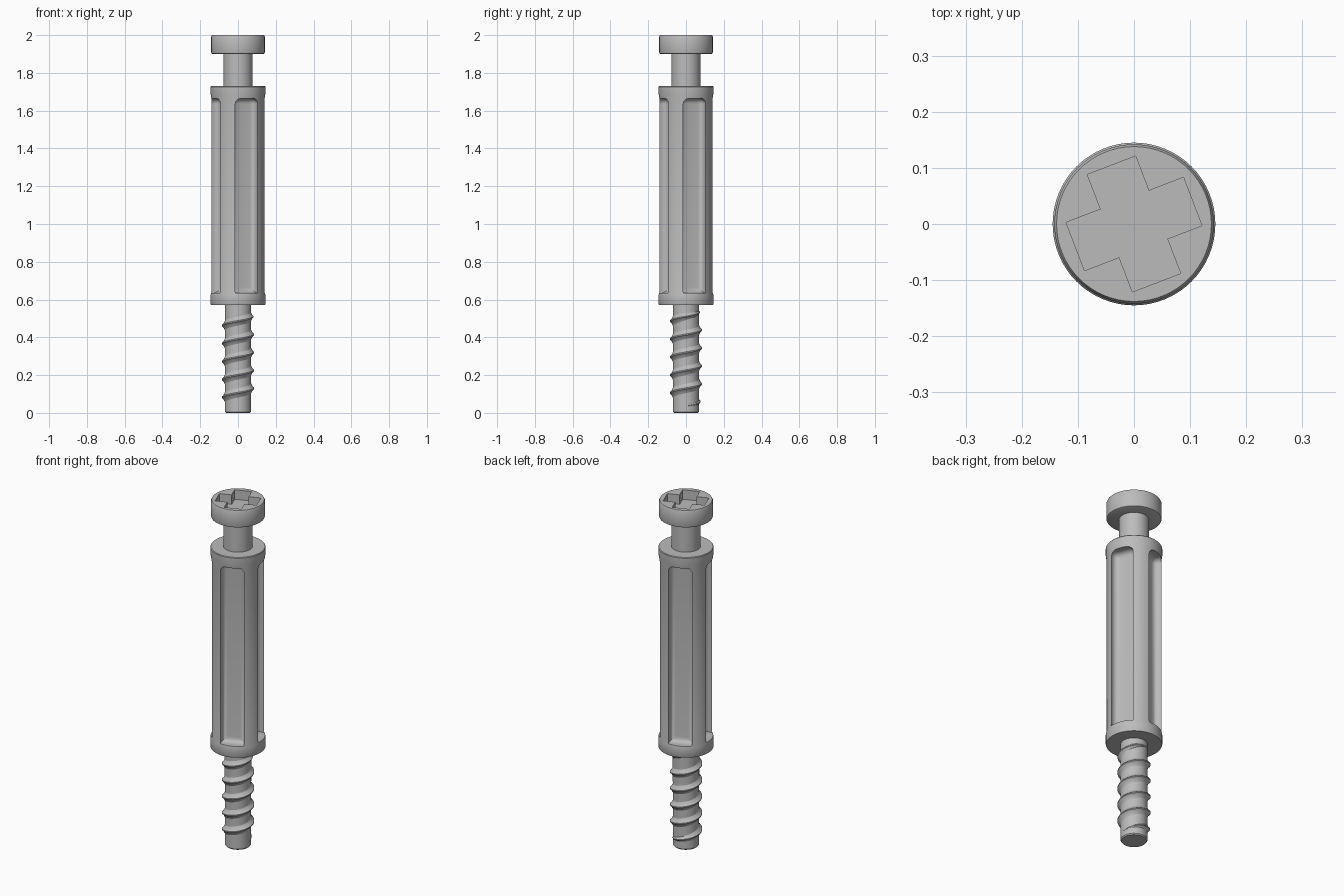
import bpy, bmesh, math
from mathutils import Matrix, Vector

if "Cube" in bpy.data.objects:
    bpy.data.objects.remove(bpy.data.objects["Cube"], do_unlink=True)

TURN = math.radians(21)      # rotation shared by the flutes and the cross recess

steel = bpy.data.materials.new("grey metal")
steel.use_nodes = True
steel.diffuse_color = (0.5, 0.5, 0.5, 1)
steel.node_tree.nodes["Principled BSDF"].inputs["Base Color"].default_value = (0.5, 0.5, 0.5, 1)


def make_object(name, bm):
    bmesh.ops.recalc_face_normals(bm, faces=bm.faces)
    mesh = bpy.data.meshes.new(name)
    bm.to_mesh(mesh)
    bm.free()
    mesh.materials.append(steel)
    obj = bpy.data.objects.new(name, mesh)
    bpy.context.collection.objects.link(obj)
    return obj


def select_only(obj):
    bpy.ops.object.select_all(action='DESELECT')
    obj.select_set(True)
    bpy.context.view_layer.objects.active = obj


def smooth(obj):
    select_only(obj)
    bpy.ops.object.shade_smooth_by_angle(angle=math.radians(32))


def lathe(name, profile, sides=64):
    """Closed turned solid from (radius, height) points."""
    bm = bmesh.new()
    rings = [[bm.verts.new((r * math.cos(a), r * math.sin(a), z))
              for a in (2 * math.pi * i / sides for i in range(sides))]
             for r, z in profile]
    for low, high in zip(rings, rings[1:]):
        for i in range(sides):
            j = (i + 1) % sides
            bm.faces.new((low[i], low[j], high[j], high[i]))
    bm.faces.new(rings[0][::-1])
    bm.faces.new(rings[-1])
    return make_object(name, bm)


def add_box(bm, low, high):
    low, high = Vector(low), Vector(high)
    mat = Matrix.Translation((low + high) / 2) @ Matrix.Diagonal((*(high - low), 1))
    return bmesh.ops.create_cube(bm, size=1, matrix=mat)["verts"]


def cut(target, cutter):
    select_only(target)
    mod = target.modifiers.new("cut", 'BOOLEAN')
    mod.operation = 'DIFFERENCE'
    mod.solver = 'EXACT'
    mod.object = cutter
    bpy.ops.object.modifier_apply(modifier=mod.name)
    bpy.data.objects.remove(cutter, do_unlink=True)


# Sleeve: turned body with slightly wider collars
sleeve = lathe("sleeve", [(0.143, 0.57), (0.145, 0.574), (0.145, 0.625), (0.14, 0.645),
                          (0.14, 1.66), (0.145, 1.69), (0.145, 1.726), (0.142, 1.73)])

# Four long flutes with rounded floors and upper corners
flutes = bmesh.new()
for k in range(4):
    part = bmesh.new()
    floor = 0.085
    add_box(part, (floor, -0.064, 0.635), (0.2, 0.064, 1.665))
    rounded = []
    for e in part.edges:
        mid = (e.verts[0].co + e.verts[1].co) / 2
        on_floor = all(abs(v.co.x - floor) < 1e-4 for v in e.verts)
        upper_corner = mid.z > 1.6 and abs(mid.y) > 0.06
        if on_floor or upper_corner:
            rounded.append(e)
    bmesh.ops.bevel(part, geom=rounded, offset=0.03, segments=6, profile=0.5,
                    affect='EDGES', clamp_overlap=True)
    part.transform(Matrix.Rotation(TURN + k * math.pi / 2, 4, 'Z'))
    temp = bpy.data.meshes.new("flute_part")
    part.to_mesh(temp)
    part.free()
    flutes.from_mesh(temp)
    bpy.data.meshes.remove(temp)
cut(sleeve, make_object("flute_cutter", flutes))
smooth(sleeve)

# Neck between the sleeve and the head
smooth(lathe("neck", [(0.077, 1.72), (0.077, 1.91)], 48))

# Head with a cross-shaped drive recess
head = lathe("head", [(0.134, 1.9), (0.14, 1.903), (0.142, 1.909),
                      (0.142, 1.992), (0.138, 2.0)])
cross = bmesh.new()
arm, reach, bottom = 0.046, 0.112, 1.945
outline = [(reach, -arm), (reach, arm), (arm, arm)]
loop = [Matrix.Rotation(TURN + k * math.pi / 2, 3, 'Z') @ Vector((x, y, 0))
        for k in range(4) for x, y in outline]
base = cross.faces.new([cross.verts.new((p.x, p.y, bottom)) for p in loop])
raised = bmesh.ops.extrude_face_region(cross, geom=[base])["geom"]
bmesh.ops.translate(cross, vec=(0, 0, 0.1),
                    verts=[g for g in raised if isinstance(g, bmesh.types.BMVert)])
cut(head, make_object("cross_cutter", cross))
smooth(head)

# Screw shank
smooth(lathe("screw_shank", [(0.064, 0), (0.069, 0.006), (0.07, 0.58)], 48))

# Right-handed thread, fading out at both ends
PITCH, TURNS, STEPS, START = 0.095, 5.4, 48, 0.035
section = [(-0.005, -0.034), (0.002, -0.022), (0.008, -0.01), (0.016, -0.003),
           (0.016, 0.003), (0.008, 0.01), (0.002, 0.022), (-0.005, 0.034)]
thread = bmesh.new()
total = int(TURNS * STEPS)
rows = []
for i in range(total + 1):
    a = 2 * math.pi * i / STEPS
    fade = min(1, i / (STEPS / 2), (total - i) / (STEPS / 2))
    fade = max(fade, 0.05)
    z = START + PITCH * i / STEPS
    row = []
    for out, dz in section:
        r = 0.069 + (out * fade if out > 0 else out)
        row.append(thread.verts.new((r * math.cos(a), r * math.sin(a), z + dz * fade)))
    rows.append(row)
count = len(section)
for one, two in zip(rows, rows[1:]):
    for i in range(count):
        j = (i + 1) % count
        thread.faces.new((one[i], two[i], two[j], one[j]))
thread.faces.new(rows[0])
thread.faces.new(rows[-1])
smooth(make_object("screw_thread", thread))
